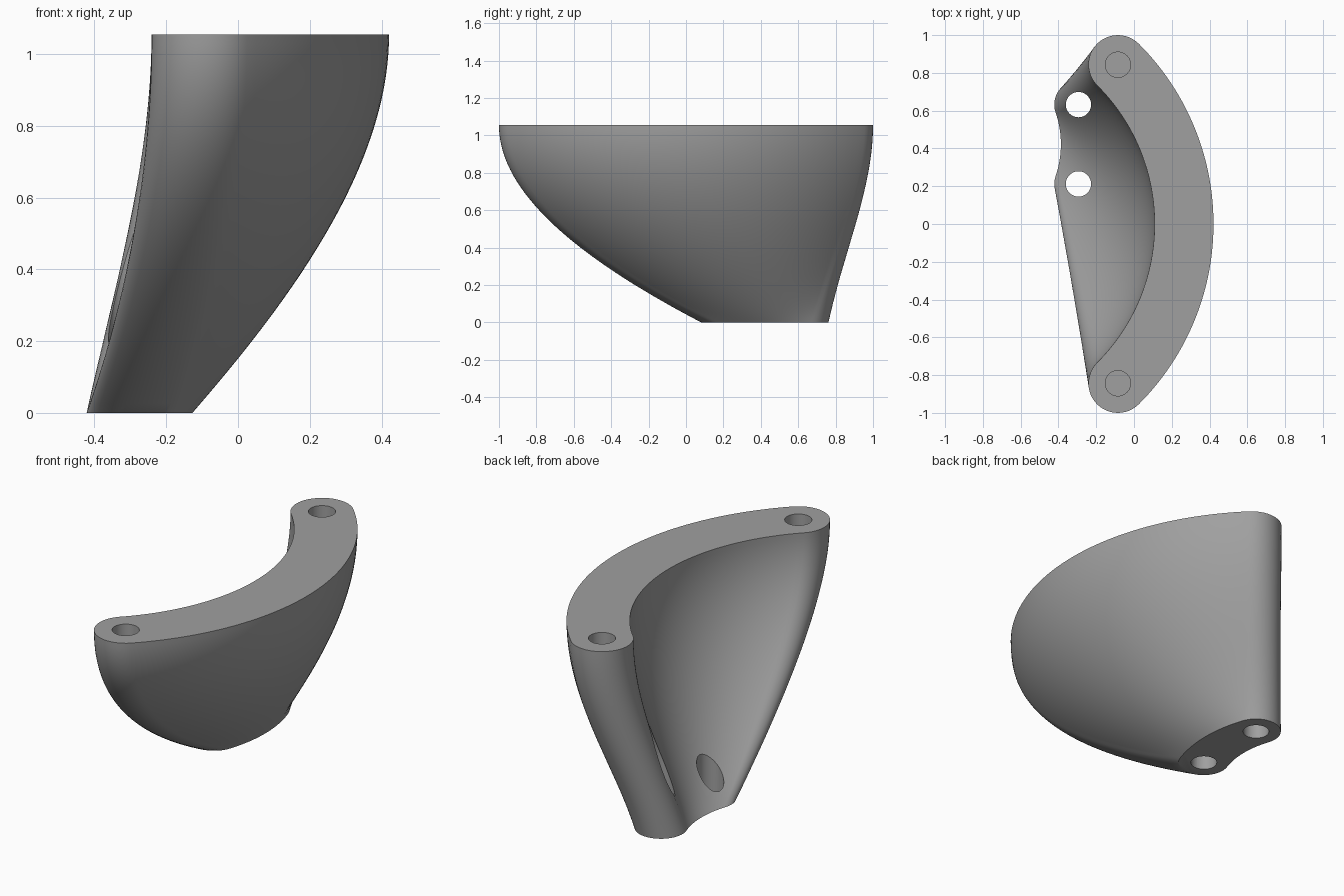
import bpy, bmesh, math

if "Cube" in bpy.data.objects:
    bpy.data.objects.remove(bpy.data.objects["Cube"])

HEIGHT = 1.055
LEVELS = 40
HOLE_R = 0.067

grey = bpy.data.materials.new("plain grey")
grey.diffuse_color = (0.35, 0.35, 0.35, 1)
grey.use_nodes = True
grey.node_tree.nodes["Principled BSDF"].inputs["Base Color"].default_value = grey.diffuse_color


def arc(cx, cy, r, a0, a1, n):
    """Points on an arc, leaving out the last one."""
    return [(cx + r * math.cos(a0 + (a1 - a0) * i / n),
             cy + r * math.sin(a0 + (a1 - a0) * i / n)) for i in range(n)]


def curved_slot(end_x, cy, half_chord, rise, r):
    """Bent band with round ends, counter-clockwise."""
    radius = (half_chord**2 + rise**2) / (2 * rise)
    a = math.asin(half_chord / radius)
    cx = end_x + rise - radius
    def end(t):
        return cx + radius * math.cos(t), cy + radius * math.sin(t)
    return (arc(cx, cy, radius + r, -a, a, 56)
            + arc(*end(a), r, a, a + math.pi, 24)
            + arc(cx, cy, radius - r, a, -a, 56)
            + arc(*end(-a), r, math.pi - a, 2 * math.pi - a, 24))


def ease(t, s):
    """Leaves the foot with slant s and arrives upright at the top."""
    return 3 * t**2 - 2 * t**3 + s * (t - 2 * t**2 + t**3)


def slant(v):
    """Starting slant: strong at the front end, mild at the back end."""
    return 1.45 - 0.45 * v + 0.2 * (1 - v * v)


# Body: loft from the small foot to the wide crescent top
foot = curved_slot(-0.292, 0.422, 0.21, 0.035, 0.13)
top = curved_slot(-0.085, 0.0, 0.844, 0.35, 0.156)
bm = bmesh.new()
rings = []
for k in range(LEVELS + 1):
    t = k / LEVELS
    ring = []
    for p, q in zip(foot, top):
        f = ease(t, slant(q[1]))
        ring.append(bm.verts.new((p[0] + (q[0] - p[0]) * f,
                                  p[1] + (q[1] - p[1]) * f, HEIGHT * t)))
    rings.append(ring)
n = len(foot)
for lo, hi in zip(rings, rings[1:]):
    for i in range(n):
        j = (i + 1) % n
        bm.faces.new((lo[i], lo[j], hi[j], hi[i]))
bm.faces.new(rings[0][::-1])
bm.faces.new(rings[-1])
bmesh.ops.recalc_face_normals(bm, faces=bm.faces)
mesh = bpy.data.meshes.new("crescent_bracket")
bm.to_mesh(mesh)
bm.free()
mesh.materials.append(grey)
body = bpy.data.objects.new("crescent_bracket", mesh)
bpy.context.collection.objects.link(body)


def drill(x, y, z0, z1):
    """Cut a vertical round hole in the body."""
    bpy.ops.mesh.primitive_cylinder_add(vertices=48, radius=HOLE_R, depth=z1 - z0,
                                        location=(x, y, (z0 + z1) / 2))
    cutter = bpy.context.object
    cutter.name = "hole_cutter"
    cutter.hide_render = True
    cutter.data.materials.append(grey)
    bpy.ops.object.select_all(action='DESELECT')
    body.select_set(True)
    bpy.context.view_layer.objects.active = body
    mod = body.modifiers.new("hole", 'BOOLEAN')
    mod.operation = 'DIFFERENCE'
    mod.solver = 'EXACT'
    mod.object = cutter
    bpy.ops.object.modifier_apply(modifier=mod.name)
    bpy.data.objects.remove(cutter, do_unlink=True)


# Blind holes in the top ends, through holes in the foot
for y in (-0.843, 0.843):
    drill(-0.085, y, HEIGHT - 0.2, HEIGHT + 0.2)
for y in (0.212, 0.632):
    drill(-0.294, y, -0.2, HEIGHT + 0.2)

bpy.ops.object.select_all(action='DESELECT')
body.select_set(True)
bpy.context.view_layer.objects.active = body
bpy.ops.object.shade_smooth_by_angle(angle=math.radians(30))
